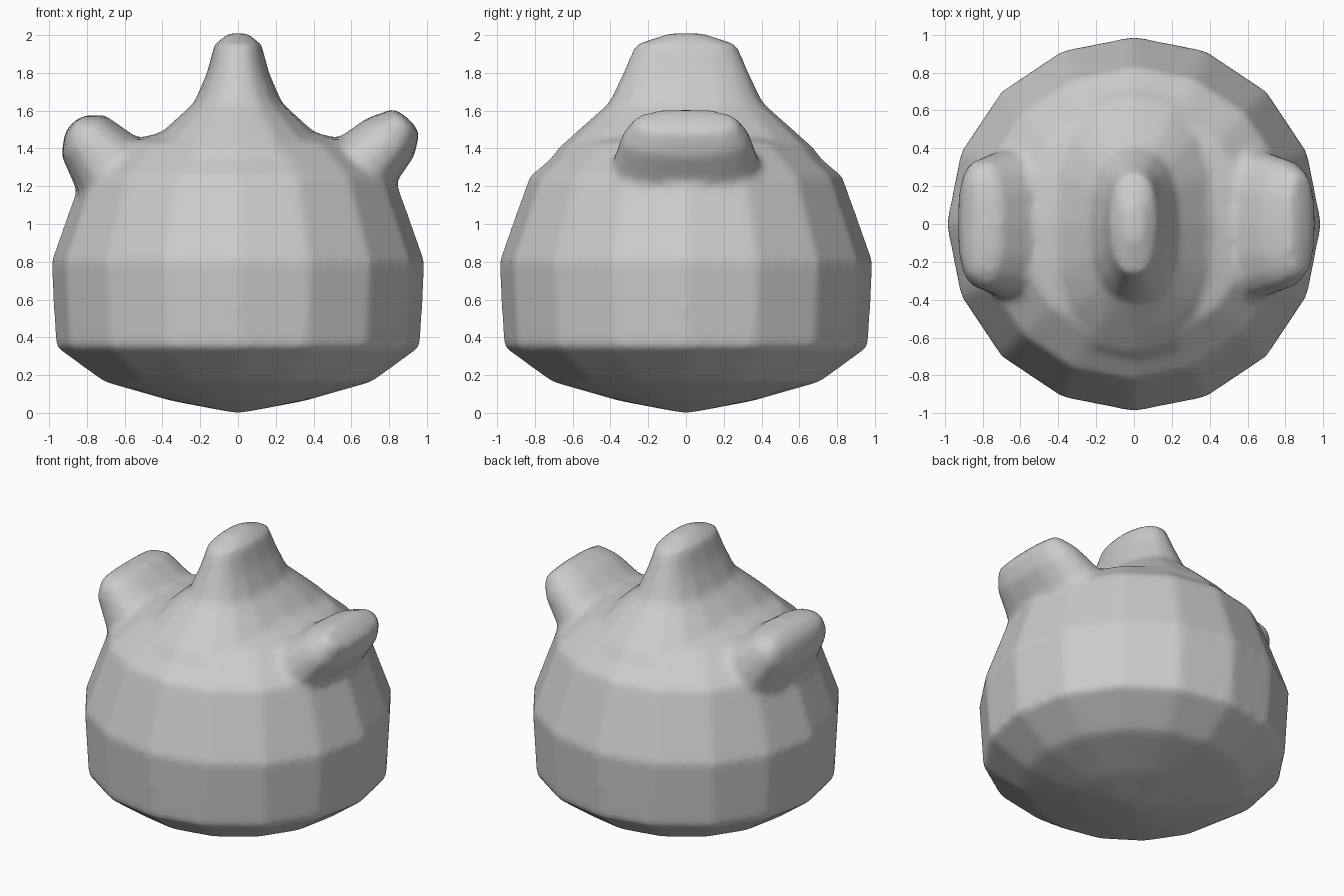
import bpy, bmesh
from math import sin, cos, pi, copysign

if "Cube" in bpy.data.objects:
    bpy.data.objects.remove(bpy.data.objects["Cube"])

bm = bmesh.new()


def loft(rings, n=16, power=2.0):
    """Closed shell through oval rings: (x0, z0, x1, z1, half depth in y)."""
    loops = []
    for x0, z0, x1, z1, hy in rings:
        loop = []
        for i in range(n):
            a = 2 * pi * i / n
            c = copysign(abs(cos(a)) ** (2 / power), cos(a))
            s = copysign(abs(sin(a)) ** (2 / power), sin(a))
            loop.append(bm.verts.new(((x0 + x1) / 2 + c * (x1 - x0) / 2, s * hy,
                                      (z0 + z1) / 2 + c * (z1 - z0) / 2)))
        loops.append(loop)
    for a, b in zip(loops, loops[1:]):
        for i in range(n):
            j = (i + 1) % n
            bm.faces.new((a[i], a[j], b[j], b[i]))
    bm.faces.new(loops[0][::-1])
    bm.faces.new(loops[-1])


def level(pts):
    return [(-x, z, x, z, y) for x, y, z in pts]


# round body
body = [(.02, 0), (.36, .065), (.71, .165), (.965, .35), (.99, .8),
        (.83, 1.25), (.62, 1.43), (.35, 1.5), (.02, 1.52)]
loft(level([(r, r, z) for r, z in body]))

# central crest
loft(level([(.48, .70, 1.38), (.40, .58, 1.49), (.235, .41, 1.64),
            (.165, .335, 1.80), (.125, .27, 1.95), (.05, .09, 2.01)]), power=2.4)

# right and left ears
loft([(.42, 1.32, .72, 1.05, .40), (.53, 1.455, .81, 1.18, .39),
      (.68, 1.56, .935, 1.36, .34), (.82, 1.61, .96, 1.48, .27),
      (.87, 1.585, .93, 1.53, .10)], power=2.5)
loft([(-.42, 1.32, -.76, 1.05, .40), (-.53, 1.455, -.85, 1.17, .39),
      (-.70, 1.575, -.935, 1.36, .34), (-.82, 1.575, -.92, 1.47, .27),
      (-.86, 1.55, -.90, 1.51, .12)], power=2.5)

bmesh.ops.recalc_face_normals(bm, faces=bm.faces[:])
mesh = bpy.data.meshes.new("eared_body")
bm.to_mesh(mesh)
bm.free()
obj = bpy.data.objects.new("eared_body", mesh)
bpy.context.collection.objects.link(obj)

# fuse the shells into one soft skin
fuse = obj.modifiers.new("fuse", 'REMESH')
fuse.mode = 'VOXEL'
fuse.voxel_size = 0.025
fuse.use_smooth_shade = True
soft = obj.modifiers.new("soften", 'SMOOTH')
soft.factor = 0.5
soft.iterations = 8
